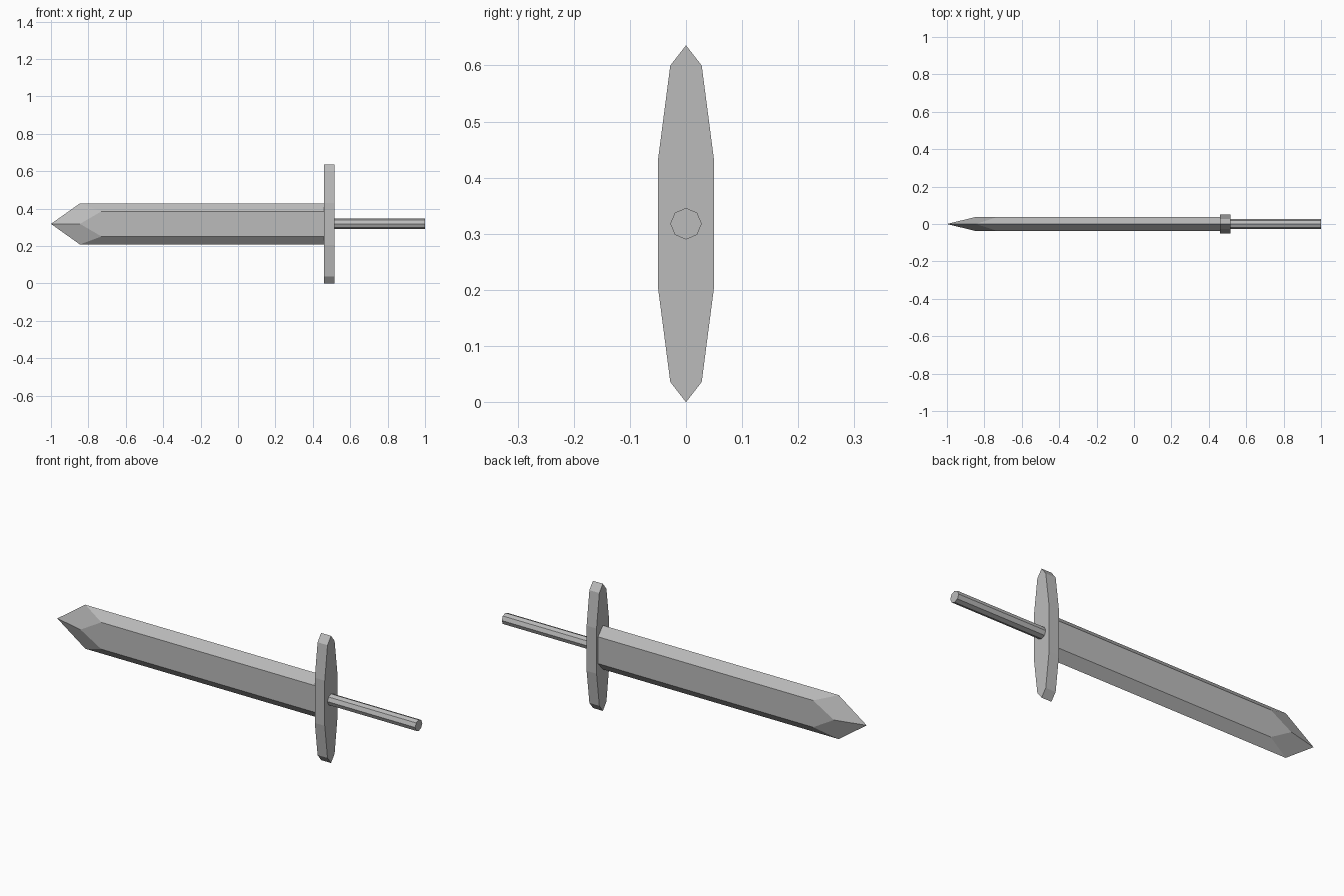
import bpy, bmesh
from math import cos, sin, pi

cube = bpy.data.objects.get("Cube")
if cube:
    bpy.data.objects.remove(cube, do_unlink=True)

steel = bpy.data.materials.new("grey_steel")
steel.use_nodes = True
grey = (0.5, 0.5, 0.5, 1)
steel.diffuse_color = grey
steel.node_tree.nodes["Principled BSDF"].inputs["Base Color"].default_value = grey

MID = 0.318  # height of the sword's long axis


def finish(name, bm):
    bmesh.ops.recalc_face_normals(bm, faces=bm.faces)
    mesh = bpy.data.meshes.new(name)
    bm.to_mesh(mesh)
    bm.free()
    mesh.materials.append(steel)
    obj = bpy.data.objects.new(name, mesh)
    bpy.context.collection.objects.link(obj)


def prism(name, outline, x0, x1):
    """Extrude a (y, z) outline along x."""
    bm = bmesh.new()
    face = bm.faces.new([bm.verts.new((x0, y, MID + z)) for y, z in outline])
    side = bmesh.ops.extrude_face_region(bm, geom=[face], use_keep_orig=True)
    moved = [v for v in side["geom"] if isinstance(v, bmesh.types.BMVert)]
    bmesh.ops.translate(bm, verts=moved, vec=(x1 - x0, 0, 0))
    finish(name, bm)


# Crossguard: long tapered plate with pointed ends
quarter = [(0.05, 0.113), (0.028, 0.282)]
right = [(y, -z) for y, z in reversed(quarter)] + quarter
guard = [(0, -MID)] + right + [(0, MID)] + [(-y, z) for y, z in reversed(right)]
prism("crossguard", guard, 0.46, 0.515)

# Grip: eight-sided rod
rod = [(0.028 * cos(i * pi / 4), 0.028 * sin(i * pi / 4)) for i in range(8)]
prism("grip", rod, 0.515, 1.0)

# Blade: bevelled edges, flat sides, faceted point
bm = bmesh.new()


def vert(x, y, z):
    return bm.verts.new((x, y, MID + z))


tip = vert(-1, 0, 0)
edge = {s: (vert(-0.845, 0, s * 0.11), vert(0.46, 0, s * 0.11)) for s in (1, -1)}
end_ring = {}
for y in (-0.038, 0.038):
    nose = vert(-0.845, y, 0)
    flat = {s: (vert(-0.73, y, s * 0.067), vert(0.46, y, s * 0.067)) for s in (1, -1)}
    end_ring[y] = flat
    bm.faces.new((nose, flat[1][0], flat[1][1], flat[-1][1], flat[-1][0]))
    for s in (1, -1):
        bm.faces.new((tip, edge[s][0], flat[s][0], nose))
        bm.faces.new((edge[s][0], edge[s][1], flat[s][1], flat[s][0]))
front, back = end_ring.values()
bm.faces.new((edge[1][1], front[1][1], front[-1][1], edge[-1][1], back[-1][1], back[1][1]))
finish("blade", bm)
